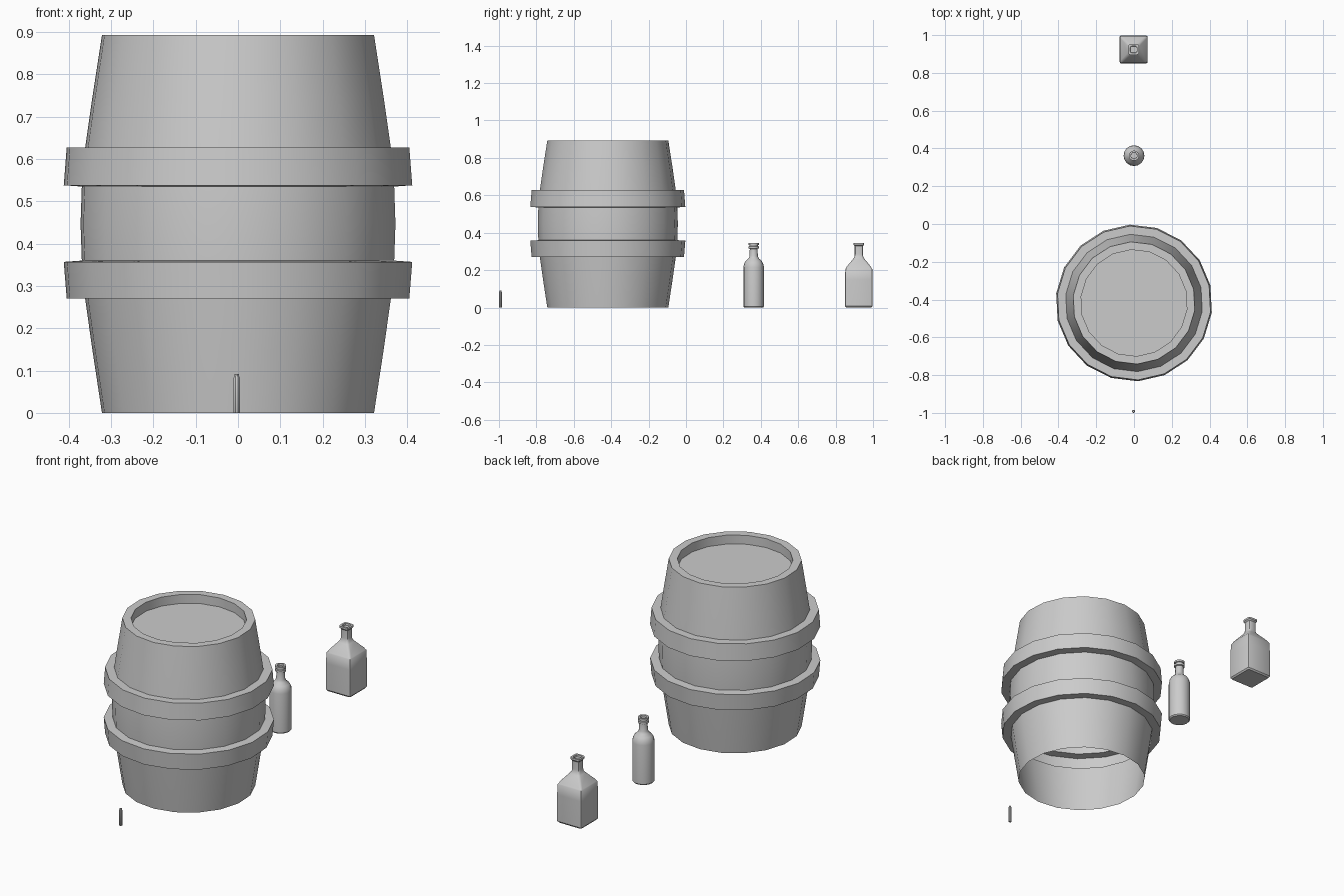
import bpy, bmesh, math

if "Cube" in bpy.data.objects:
    bpy.data.objects.remove(bpy.data.objects["Cube"])


def loft(name, rings, closed_start, closed_end, angle=35):
    """Skin a list of rings (lists of points) into one smooth-shaded object."""
    bm = bmesh.new()
    loops = [[bm.verts.new(p) for p in ring] for ring in rings]
    for a, b in zip(loops, loops[1:]):
        n = len(a)
        for i in range(n):
            j = (i + 1) % n
            bm.faces.new((a[i], a[j], b[j], b[i]))
    if closed_start:
        bm.faces.new(loops[0][::-1])
    if closed_end:
        bm.faces.new(loops[-1])
    mesh = bpy.data.meshes.new(name)
    bm.to_mesh(mesh)
    bm.free()
    obj = bpy.data.objects.new(name, mesh)
    bpy.context.collection.objects.link(obj)
    bpy.context.view_layer.objects.active = obj
    obj.select_set(True)
    bpy.ops.object.shade_smooth_by_angle(angle=math.radians(angle))
    obj.select_set(False)
    return obj


def circle(r, z, n, turn=0.0):
    return [(r * math.cos(turn + math.tau * i / n),
             r * math.sin(turn + math.tau * i / n), z) for i in range(n)]


def rounded_square(h, c, z):
    """Square of half-width h with corners of radius c (three points each)."""
    pts = []
    for q in range(4):
        for k in range(3):
            a = math.radians(90 * q + 45 * k)
            sx, sy = ((1, 1), (-1, 1), (-1, -1), (1, -1))[q]
            pts.append((sx * (h - c) + c * math.cos(a),
                        sy * (h - c) + c * math.sin(a), z))
    return pts


# Barrel: one shell, hoops pulled out of the wall, open underneath, sunken lid
barrel_profile = [
    (0.324, 0.0), (0.347, 0.15), (0.364, 0.27),
    (0.408, 0.27), (0.415, 0.357), (0.372, 0.36),
    (0.375, 0.447),
    (0.372, 0.535), (0.415, 0.538), (0.408, 0.627),
    (0.364, 0.627), (0.347, 0.745), (0.324, 0.893),
    (0.282, 0.893), (0.282, 0.845)]
barrel = loft("barrel", [circle(r, z, 18, math.radians(-7))
                         for r, z in barrel_profile], False, True)
barrel.location = (0, -0.418, 0)

# Round bottle with a double lip
round_profile = [
    (0.050, 0.0), (0.055, 0.006), (0.055, 0.215), (0.052, 0.232),
    (0.043, 0.249), (0.028, 0.262), (0.022, 0.275), (0.021, 0.314),
    (0.027, 0.316), (0.027, 0.327), (0.022, 0.329), (0.022, 0.333),
    (0.027, 0.335), (0.027, 0.345), (0.017, 0.345), (0.016, 0.335)]
round_bottle = loft("round_bottle", [circle(r, z, 16) for r, z in round_profile],
                    True, True)
round_bottle.location = (0, 0.362, 0)

# Square bottle with sloping shoulders
square_profile = [
    (0.068, 0.008, 0.0), (0.074, 0.008, 0.008), (0.074, 0.008, 0.150),
    (0.072, 0.008, 0.205), (0.069, 0.009, 0.209), (0.065, 0.011, 0.218),
    (0.031, 0.012, 0.259), (0.024, 0.011, 0.270), (0.022, 0.010, 0.285),
    (0.022, 0.010, 0.328), (0.028, 0.010, 0.335), (0.028, 0.010, 0.345),
    (0.018, 0.008, 0.345), (0.017, 0.008, 0.335)]
square_bottle = loft("square_bottle",
                     [rounded_square(*p) for p in square_profile], True, True)
square_bottle.location = (-0.002, 0.924, 0)

# Small upright stick with a tapered tip
stick_profile = [(0.007, 0.0), (0.008, 0.002), (0.008, 0.083), (0.006, 0.087),
                 (0.006, 0.092)]
stick = loft("small_stick", [circle(r, z, 8, math.pi / 8) for r, z in stick_profile],
             True, True)
stick.location = (-0.003, -0.992, 0)
